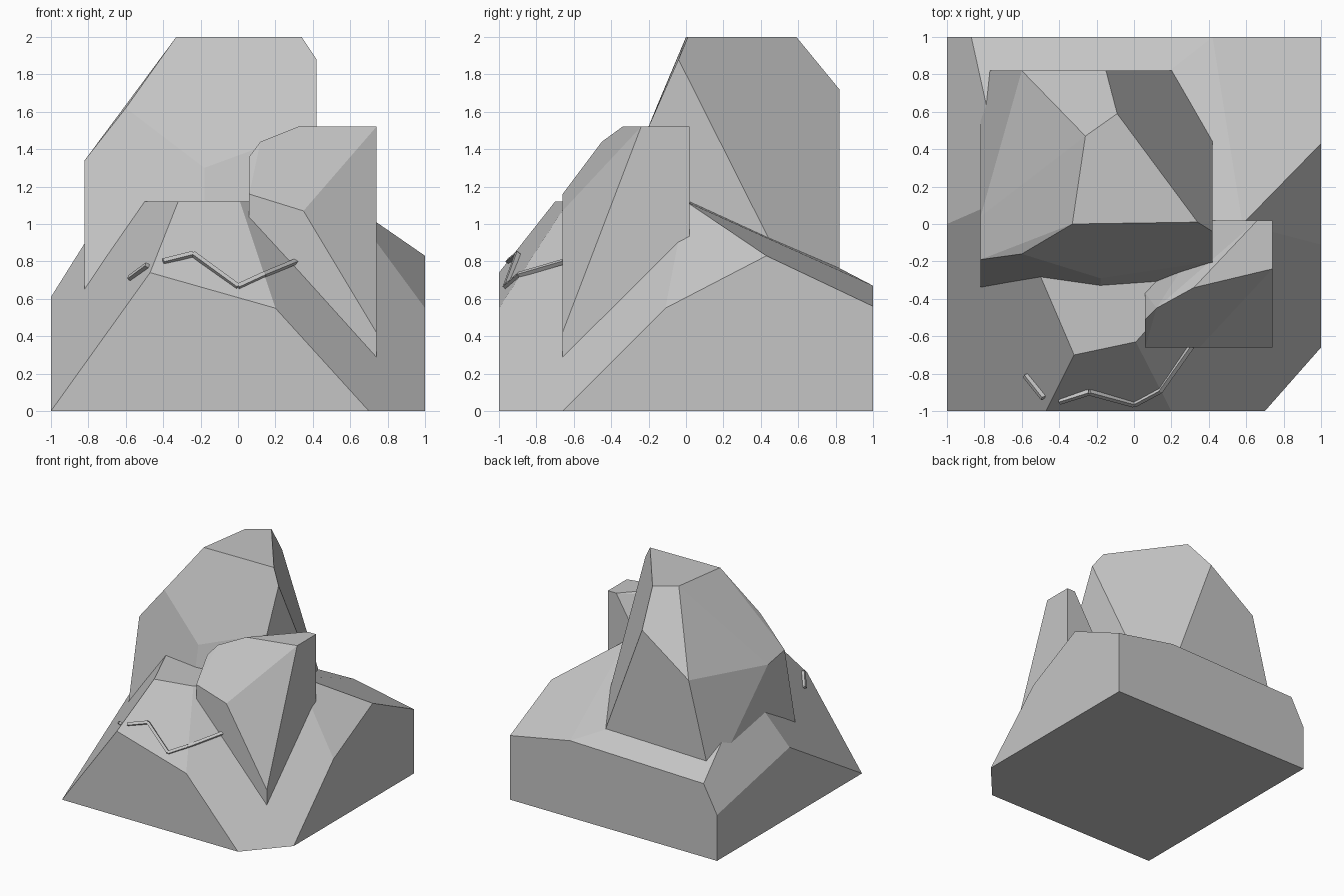
import bpy, bmesh, math
from mathutils import Vector

stone = bpy.data.materials.new("grey_stone")
stone.diffuse_color = (0.56, 0.56, 0.56, 1)


def finish(name, bm):
    bmesh.ops.recalc_face_normals(bm, faces=bm.faces)
    mesh = bpy.data.meshes.new(name)
    bm.to_mesh(mesh)
    bm.free()
    mesh.materials.append(stone)
    obj = bpy.data.objects.new(name, mesh)
    bpy.context.collection.objects.link(obj)
    return obj


def add_hull(bm, points):
    verts = [bm.verts.new(p) for p in points]
    res = bmesh.ops.convex_hull(bm, input=verts)
    loose = {v for v in res["geom_interior"] + res["geom_unused"]
             if isinstance(v, bmesh.types.BMVert) and v.is_valid}
    bmesh.ops.delete(bm, geom=list(loose), context="VERTS")


def rock(name, points):
    """Chiselled rock: the hull of its corners with flat facets merged."""
    bm = bmesh.new()
    add_hull(bm, points)
    bmesh.ops.dissolve_limit(bm, angle_limit=math.radians(2.5),
                             verts=bm.verts, edges=bm.edges)
    return finish(name, bm)


def vein(name, path, normal, half=0.012):
    """Thin square bar that follows a path over a rock face."""
    n = Vector(normal).normalized()
    bm = bmesh.new()
    for a, b in zip(path, path[1:]):
        a, b = Vector(a), Vector(b)
        side = (b - a).cross(n).normalized()
        add_hull(bm, [p + (n * i + side * j) * half
                      for p in (a, b) for i in (-1, 1) for j in (-1, 1)])
    return finish(name, bm)


# Wide base boulder
rock("base_rock", [
    (-1, -1, 0), (0.70, -1, 0), (1, -0.66, 0), (1, 1, 0), (-1, 1, 0),
    # front and right shoulders
    (-0.47, -1, 0.74), (0.20, -1, 0.55), (1, -0.11, 0.55), (1, 0.43, 0.83),
    # back and left shoulders
    (1, 1, 0.56), (0.42, 1, 0.67), (-0.87, 1, 0.64), (-1, 1, 0.40), (-1, 0, 0.61),
    # flat top
    (-0.32, -0.70, 1.12), (0.01, -0.63, 1.12), (0.58, 0, 1.12), (-0.68, 0.14, 1.12),
])

# Tall peak at the back
rock("tall_rock", [
    # flat top
    (-0.33, 0, 2), (0.34, 0.01, 2), (-0.09, 0.59, 2), (-0.26, 0.47, 2),
    # front face
    (0.42, -0.04, 1.88), (-0.60, -0.16, 1.62), (-0.82, -0.19, 1.34),
    (-0.18, -0.29, 1.30), (0.42, -0.20, 1.52), (-0.82, -0.34, 0.66),
    # back and left faces
    (-0.82, 0.04, 1.30), (-0.60, 0.76, 1.42), (-0.60, 0.82, 1.40),
    (-0.15, 0.82, 1.72), (-0.76, 0.82, 0.74), (0.20, 0.82, 0.77),
    (-0.82, 0.48, 0.88), (0.42, 0.44, 0.93),
    # buried foot
    (0.42, -0.40, 0.55), (-0.18, -0.45, 0.55), (-0.82, -0.36, 0.55),
    (-0.82, 0.82, 0.55), (0.28, 0.82, 0.55), (0.42, 0.63, 0.55),
])

# Smaller boulder at the front right
rock("side_rock", [
    # flat top
    (0.32, -0.34, 1.52), (0.74, -0.24, 1.52), (0.74, 0.02, 1.52), (0.66, 0.02, 1.52),
    # slanted front
    (0.12, -0.45, 1.44), (0.06, -0.51, 1.36), (0.06, -0.66, 1.16),
    (0.35, -0.66, 1.07), (0.74, -0.66, 0.42),
    # chamfered back left corner
    (0.06, -0.37, 1.12), (0.42, 0.02, 1.12),
    # buried foot
    (0.06, -0.66, 0.25), (0.74, -0.66, 0.25), (0.74, 0.02, 0.25),
    (0.42, 0.02, 0.25), (0.06, -0.37, 0.25),
])

# Raised veins across the front of the base
vein("front_vein", [(-0.40, -0.95, 0.80), (-0.24, -0.90, 0.84), (0, -0.965, 0.665),
                    (0.14, -0.89, 0.73), (0.31, -0.65, 0.80)], (0.1, -0.78, 0.62))
vein("left_vein", [(-0.58, -0.81, 0.71), (-0.485, -0.93, 0.78)], (-0.8, -0.35, 0.5))
